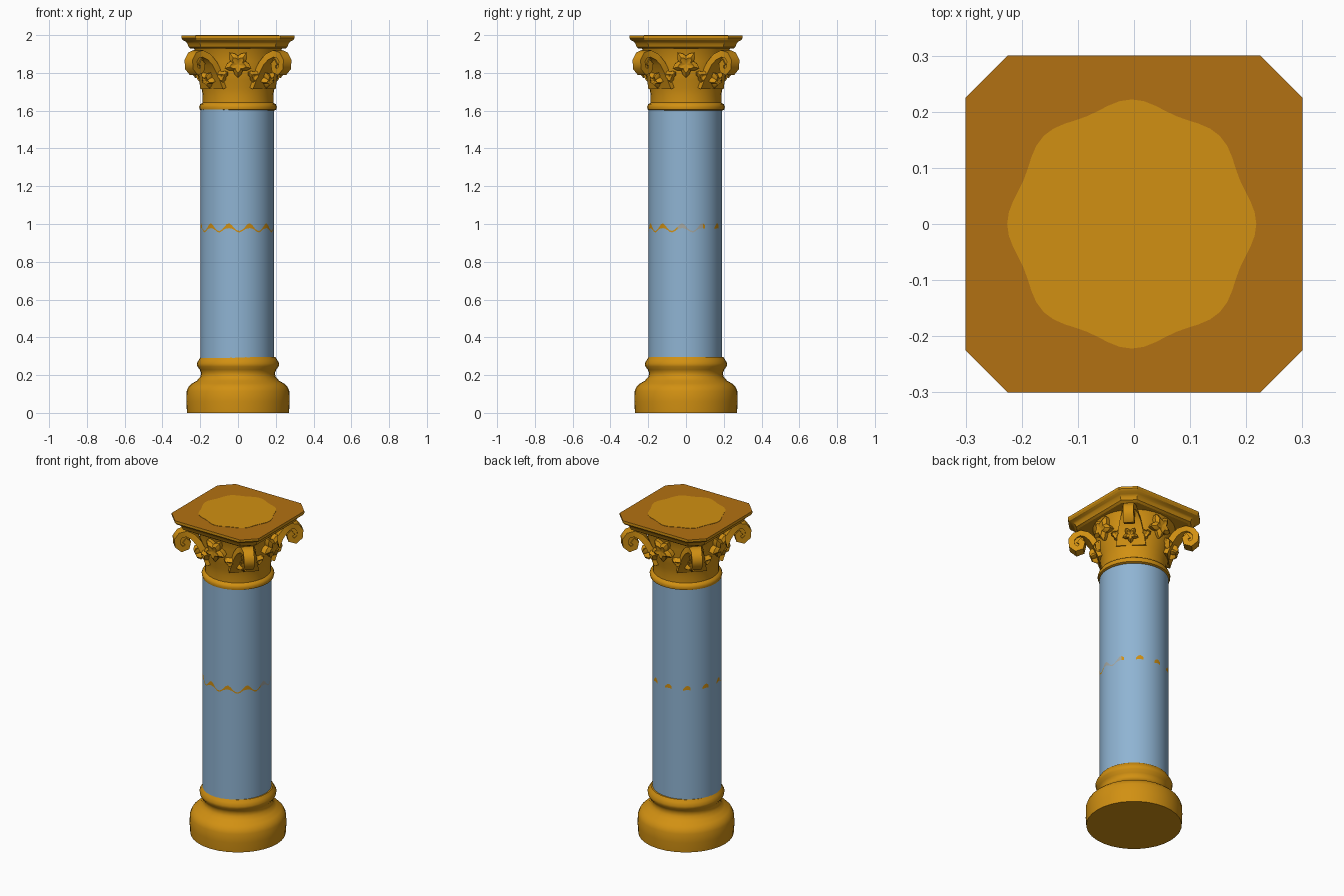
import bpy, bmesh, math
from mathutils import Vector, Matrix

if "Cube" in bpy.data.objects:
    bpy.data.objects.remove(bpy.data.objects["Cube"])


def material(name, rgb):
    m = bpy.data.materials.new(name)
    m.diffuse_color = (*rgb, 1)
    m.use_nodes = True
    m.node_tree.nodes["Principled BSDF"].inputs["Base Color"].default_value = m.diffuse_color
    return m


GOLD = material("gold", (0.64, 0.28, 0.006))
BROWN = material("dark gold", (0.45, 0.165, 0.006))
BLUE = material("pale blue", (0.275, 0.456, 0.65))
GREY = material("worn grey", (0.38, 0.39, 0.36))


def finish(name, bm, mats, angle=40):
    bmesh.ops.recalc_face_normals(bm, faces=bm.faces[:])
    me = bpy.data.meshes.new(name)
    bm.to_mesh(me)
    bm.free()
    for m in mats:
        me.materials.append(m)
    me.shade_smooth()
    me.set_sharp_from_angle(angle=math.radians(angle))
    ob = bpy.data.objects.new(name, me)
    bpy.context.collection.objects.link(ob)
    return ob


def loft(bm, rings, closed=True, caps=True):
    """Skin a list of equal-length point rings."""
    vs = [[bm.verts.new(p) for p in ring] for ring in rings]
    n = len(vs[0])
    for a, b in zip(vs, vs[1:]):
        for i in range(n):
            j = (i + 1) % n
            bm.faces.new((a[i], a[j], b[j], b[i]))
    if caps:
        bm.faces.new(vs[0])
        bm.faces.new(vs[-1])
    return vs


def circle(r, z, n, cx=0.0, cy=0.0):
    return [(cx + r * math.cos(2 * math.pi * i / n),
             cy + r * math.sin(2 * math.pi * i / n), z) for i in range(n)]


def turned(name, profile, n=32):
    bm = bmesh.new()
    loft(bm, [circle(r, z, n) for r, z in profile])
    return finish(name, bm, [GOLD])


# Round base with plinth, hollow and upper roll
turned("base", [(0.27, 0), (0.274, 0.06), (0.272, 0.115), (0.262, 0.138),
                (0.245, 0.155), (0.218, 0.17), (0.2, 0.19), (0.195, 0.21),
                (0.202, 0.228), (0.215, 0.245), (0.218, 0.262),
                (0.208, 0.28), (0.198, 0.295), (0.185, 0.297)])

# Shaft with a broken wavy band cut into its surface
N = 88
bm = bmesh.new()
low, high = [], []
for i, (x, y, _) in enumerate(circle(0.195, 0, N, -0.004, -0.004)):
    a = 2 * math.pi * i / N
    wave = math.cos(11 * a + 1.0)
    mid = 0.975 + 0.016 * wave
    half = 0.004 + 0.009 * max(0, wave)
    low.append((x, y, mid - half))
    high.append((x, y, mid + half))
loft(bm, [circle(0.195, 0.28, N, -0.004, -0.004), low, high,
          circle(0.195, 1.615, N, -0.004, -0.004)])
bm.faces.ensure_lookup_table()
for f in bm.faces:
    c = f.calc_center_median()
    if len(f.verts) == 4 and 0.9 < c.z < 1.05:
        a = math.degrees(math.atan2(c.y, c.x))
        if -15 < a < 30:
            f.material_index = 2
        elif -160 < a < -15 or math.cos(11 * math.radians(a) + 1) > 0.5:
            f.material_index = 1
finish("shaft", bm, [BLUE, GOLD, GREY])

# Capital bell with collar
turned("capital_bell", [(0.19, 1.6), (0.203, 1.606), (0.206, 1.62),
                        (0.2, 1.634), (0.187, 1.642), (0.187, 1.68),
                        (0.193, 1.72), (0.203, 1.76), (0.212, 1.8),
                        (0.217, 1.86), (0.225, 1.91), (0.24, 1.945)])


# Square top slab with clipped corners and moulded edge
def slab_ring(h, z):
    c = h * 0.75
    return [(h, -c, z), (h, c, z), (c, h, z), (-c, h, z),
            (-h, c, z), (-h, -c, z), (-c, -h, z), (c, -h, z)]


bm = bmesh.new()
loft(bm, [slab_ring(h, z) for h, z in [
    (0.25, 1.928), (0.262, 1.937), (0.268, 1.955), (0.277, 1.966),
    (0.293, 1.974), (0.3, 1.985), (0.3, 1.998)]])
for f in bm.faces:
    if f.calc_center_median().z > 1.997:
        f.material_index = 1
finish("top_slab", bm, [GOLD, BROWN], 30)

# Scalloped light patch on the slab
bm = bmesh.new()
rings = []
for z in (1.997, 2.0):
    rings.append([])
    for i in range(64):
        a = 2 * math.pi * i / 64
        r = 0.215 + 0.007 * math.cos(8 * a)
        rings[-1].append((r * math.cos(a) - 0.004, r * math.sin(a), z))
loft(bm, rings)
finish("top_patch", bm, [GOLD])

# Corner scrolls: a band that rises from the bell and curls under
PATH = [(0.18, 1.72), (0.205, 1.79), (0.235, 1.85), (0.265, 1.885),
        (0.3, 1.902), (0.333, 1.893), (0.353, 1.865), (0.35, 1.828),
        (0.325, 1.805), (0.298, 1.815), (0.292, 1.843), (0.312, 1.858)]


def scroll(k):
    turn = Matrix.Rotation(math.radians(45 + 90 * k), 4, 'Z')
    bm = bmesh.new()
    rings = []
    for i, (r, z) in enumerate(PATH):
        p, q = PATH[max(i - 1, 0)], PATH[min(i + 1, len(PATH) - 1)]
        t = Vector((q[0] - p[0], 0, q[1] - p[1])).normalized()
        nrm = Vector((-t.z, 0, t.x)) * 0.018
        w = max(0.03, 0.085 - 0.012 * i)
        c = Vector((r, 0, z))
        rings.append([turn @ (c + nrm * s + Vector((0, u * w, 0)))
                      for s, u in ((1, -1), (1, 1), (-1, 1), (-1, -1))])
    loft(bm, rings)
    # Slightly recessed web that fills the curl
    web = [[turn @ Vector((0.322 + 0.042 * math.cos(a), y,
                           1.852 + 0.042 * math.sin(a)))
            for a in [math.pi * j / 7 for j in range(14)]]
           for y in (-0.022, 0.022)]
    loft(bm, web)
    finish(f"corner_scroll_{k + 1}", bm, [GOLD], 45)


# Lobed leaf: domed star outline, standing on the bell and leaning out
def leaf(name, angle, dist, z, size, lean, lobes=5):
    place = (Matrix.Rotation(angle, 4, 'Z') @ Matrix.Translation((dist, 0, z))
             @ Matrix.Rotation(lean, 4, 'Y'))
    bm = bmesh.new()
    n = lobes * 4
    rings = []
    for depth, scale in ((-0.03, 0.9), (0.006, 1), (0.022, 0.6), (0.014, 0.15)):
        ring = []
        for i in range(n):
            a = 2 * math.pi * i / n - math.pi / 2
            r = size * scale * (0.82 + 0.22 * math.cos(lobes * (a + math.pi / 2)))
            ring.append(place @ Vector((depth, r * math.cos(a), r * math.sin(a))))
        rings.append(ring)
    loft(bm, rings)
    finish(name, bm, [GOLD], 35)


for k in range(4):
    scroll(k)
    side = math.pi / 2 * k
    leaf(f"side_leaf_{k + 1}", side, 0.232, 1.848, 0.072, 0.15)
    leaf(f"corner_leaf_{k + 1}", side + math.pi / 4, 0.225, 1.765, 0.045, 0.4)
    for s in (-1, 1):
        leaf(f"small_leaf_{k + 1}_{'left' if s < 0 else 'right'}",
             side + s * 0.4, 0.212, 1.785, 0.036, 0.3, 3)
